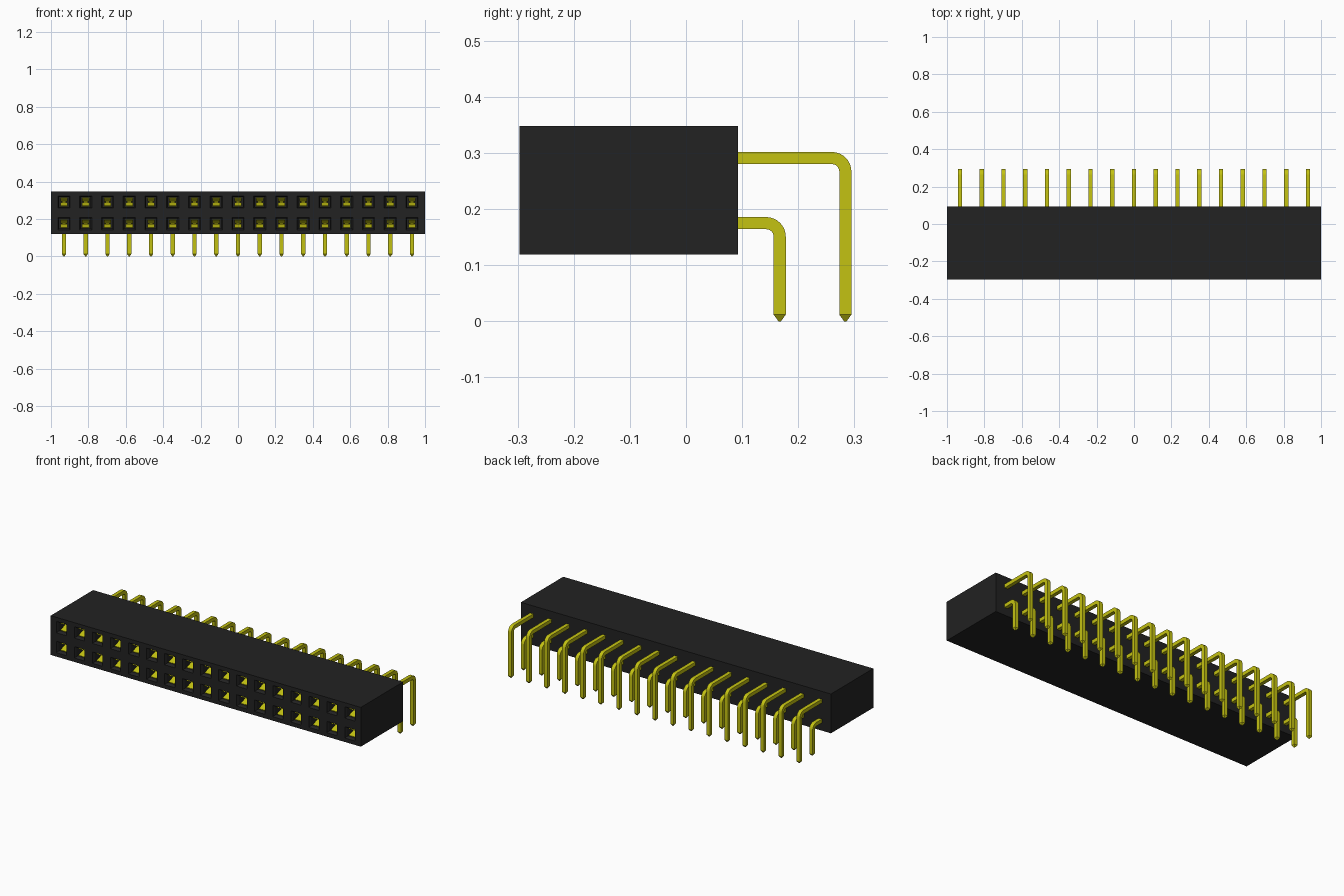
import bpy, bmesh, math
from mathutils import Vector

cube = bpy.data.objects.get("Cube")
if cube:
    bpy.data.objects.remove(cube, do_unlink=True)

COLUMNS = 17
PITCH = 0.1163
ROWS = (0.175, 0.291)
FRONT, BACK = -0.297, 0.093
BOTTOM, TOP = 0.119, 0.348
HOLE = 0.033            # half width of a socket mouth
PIN = 0.0108            # half width of a pin
FIRST = -PITCH * (COLUMNS - 1) / 2


def material(name, color, roughness):
    m = bpy.data.materials.new(name)
    m.use_nodes = True
    m.diffuse_color = (*color, 1)
    bsdf = m.node_tree.nodes["Principled BSDF"]
    bsdf.inputs["Base Color"].default_value = (*color, 1)
    bsdf.inputs["Roughness"].default_value = roughness
    return m


black = material("black plastic", (0.016, 0.016, 0.016), 0.6)
gold = material("yellow metal", (0.55, 0.54, 0.006), 0.5)


def finish(name, bm, mat, repeat=False):
    bmesh.ops.recalc_face_normals(bm, faces=bm.faces)
    mesh = bpy.data.meshes.new(name)
    bm.to_mesh(mesh)
    bm.free()
    mesh.materials.append(mat)
    ob = bpy.data.objects.new(name, mesh)
    bpy.context.collection.objects.link(ob)
    if repeat:
        ob.location.x = FIRST
        arr = ob.modifiers.new("row", "ARRAY")
        arr.count = COLUMNS
        arr.use_relative_offset = False
        arr.use_constant_offset = True
        arr.constant_offset_displace = (PITCH, 0, 0)
    return ob


def sweep(bm, path, half_x, half_t, tip=None):
    """Sweep a rectangle along a (y, z) path; tip scales the last section."""
    pts = [Vector((0, y, z)) for y, z in path]
    rings = []
    for i, p in enumerate(pts):
        d = (pts[min(i + 1, len(pts) - 1)] - pts[max(i - 1, 0)]).normalized()
        n = Vector((0, -d.z, d.y))
        s = tip if tip and i == len(pts) - 1 else 1
        rings.append([bm.verts.new(p + Vector((a * half_x * s, 0, 0)) + n * b * half_t * s)
                      for a, b in ((-1, -1), (1, -1), (1, 1), (-1, 1))])
    for r, q in zip(rings, rings[1:]):
        for k in range(4):
            bm.faces.new((r[k], r[k - 1], q[k - 1], q[k]))
    bm.faces.new(rings[0])
    bm.faces.new(rings[-1][::-1])


# Housing: front grid with socket cells, pushed back into a block
def grid_lines(low, centres, high):
    return [low] + [c + s * HOLE for c in centres for s in (-1, 1)] + [high]


xs = grid_lines(-1, [FIRST + i * PITCH for i in range(COLUMNS)], 1)
zs = grid_lines(BOTTOM, ROWS, TOP)
bm = bmesh.new()
grid = [[bm.verts.new((x, FRONT, z)) for z in zs] for x in xs]
holes = []
for i in range(len(xs) - 1):
    for j in range(len(zs) - 1):
        f = bm.faces.new((grid[i][j], grid[i + 1][j], grid[i + 1][j + 1], grid[i][j + 1]))
        if i % 2 and j % 2:
            holes.append(f)
rim = [e for e in bm.edges if e.is_boundary]
out = bmesh.ops.extrude_edge_only(bm, edges=rim)["geom"]
bmesh.ops.translate(bm, vec=(0, BACK - FRONT, 0),
                    verts=[g for g in out if isinstance(g, bmesh.types.BMVert)])
bmesh.ops.contextual_create(bm, geom=[g for g in out if isinstance(g, bmesh.types.BMEdge)])

# Sockets: sloped mouth, then a straight deep pocket
bm.normal_update()
bmesh.ops.inset_individual(bm, faces=holes, thickness=0.009, depth=-0.012)
pockets = bmesh.ops.extrude_discrete_faces(bm, faces=holes)["faces"]
bmesh.ops.translate(bm, vec=(0, 0.3, 0), verts=list({v for f in pockets for v in f.verts}))
finish("housing", bm, black)

# Spring contacts: two leaves per socket that pinch together and part again
leaf = ((-0.28, 0.021), (-0.235, 0.006), (-0.22, 0.004), (-0.2, 0.007), (-0.01, 0.018))
for label, z in zip(("lower", "upper"), ROWS):
    bm = bmesh.new()
    for side in (-1, 1):
        sweep(bm, [(y, z + side * h) for y, h in leaf], 0.019, 0.002)
    finish(label + "_contacts", bm, gold, True)

# Right-angle pins with tapered ends
BEND = 0.024
for label, z, y in zip(("lower", "upper"), ROWS, (0.167, 0.284)):
    path = [(0.0, z)]
    for k in range(9):
        a = math.pi / 2 * k / 8
        path.append((y - BEND + BEND * math.sin(a), z - BEND + BEND * math.cos(a)))
    path += [(y, 0.012), (y, 0)]
    bm = bmesh.new()
    sweep(bm, path, PIN, PIN, 0.2)
    ob = finish(label + "_pins", bm, gold, True)
    bpy.ops.object.select_all(action="DESELECT")
    ob.select_set(True)
    bpy.context.view_layer.objects.active = ob
    bpy.ops.object.shade_smooth_by_angle(angle=math.radians(30))
